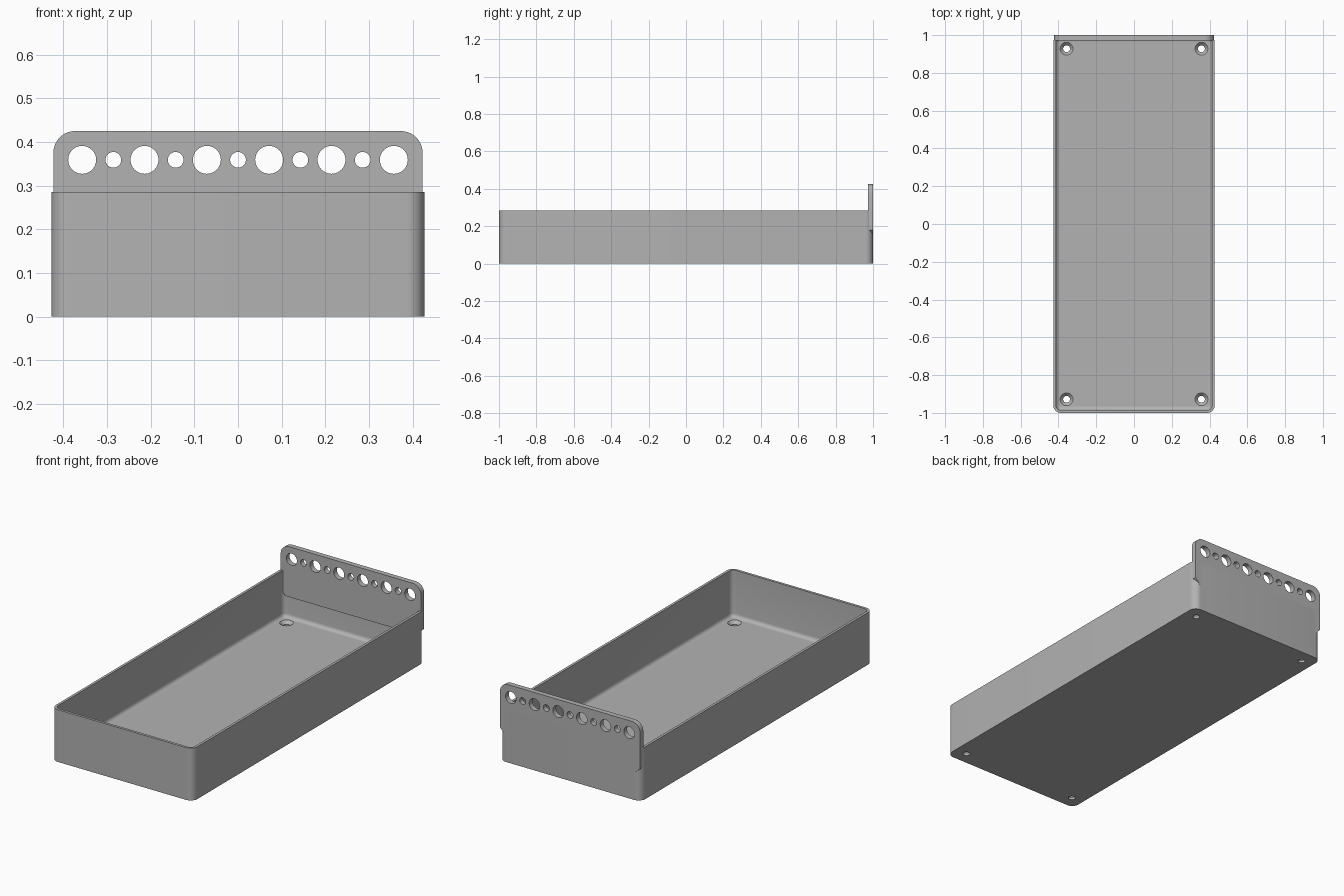
import bpy, bmesh
from math import pi, cos, sin, radians

if "Cube" in bpy.data.objects:
    bpy.data.objects.remove(bpy.data.objects["Cube"])

HALF_X, HALF_Y, RIM = 0.427, 1.0, 0.285
WALL, FLOOR, CORNER, FILLET = 0.014, 0.03, 0.04, 0.02

grey = bpy.data.materials.new("grey plastic")
grey.use_nodes = True
GREY = (0.45, 0.45, 0.45, 1)
grey.diffuse_color = GREY
grey.node_tree.nodes["Principled BSDF"].inputs["Base Color"].default_value = GREY


def activate(obj):
    bpy.ops.object.select_all(action="DESELECT")
    obj.select_set(True)
    bpy.context.view_layer.objects.active = obj


def add_object(name, bm):
    bmesh.ops.recalc_face_normals(bm, faces=bm.faces)
    mesh = bpy.data.meshes.new(name)
    bm.to_mesh(mesh)
    bm.free()
    obj = bpy.data.objects.new(name, mesh)
    bpy.context.collection.objects.link(obj)
    mesh.materials.append(grey)
    return obj


def arc(cx, cy, r, start, end, steps):
    angles = [start + (end - start) * i / steps for i in range(steps + 1)]
    return [(cx + r * cos(a), cy + r * sin(a)) for a in angles]


def rounded_rect(inset, steps=10):
    x, y = HALF_X - CORNER, HALF_Y - CORNER
    r = CORNER - inset
    points = []
    for k, (sx, sy) in enumerate([(1, 1), (-1, 1), (-1, -1), (1, -1)]):
        points += arc(sx * x, sy * y, r, k * pi / 2, (k + 1) * pi / 2, steps)
    return points


def loft(bm, sections):
    """Skin a stack of (outline, height) sections and cap both ends."""
    rings = [[bm.verts.new((x, y, z)) for x, y in outline] for outline, z in sections]
    for a, b in zip(rings, rings[1:]):
        for i in range(len(a)):
            j = (i + 1) % len(a)
            bm.faces.new((a[i], a[j], b[j], b[i]))
    bm.faces.new(rings[0][::-1])
    bm.faces.new(rings[-1])


# Open tray: outer shell, rim, inner wall and filleted floor
bm = bmesh.new()
sections = [(rounded_rect(0), 0), (rounded_rect(0), RIM), (rounded_rect(WALL), RIM)]
for i in range(6):
    a = i / 5 * pi / 2
    sections.append((rounded_rect(WALL + FILLET * (1 - cos(a))),
                     FLOOR + FILLET * (1 - sin(a))))
loft(bm, sections)
tray = add_object("tray", bm)

# Countersunk screw holes in the floor corners
bm = bmesh.new()
for sx in (-1, 1):
    for sy in (-1, 1):
        profile = [(0.018, -0.02), (0.018, 0.014), (0.034, FLOOR), (0.034, 0.06)]
        loft(bm, [(arc(sx * 0.357, sy * 0.928, r, 0, 2 * pi * 31 / 32, 31), z)
                  for r, z in profile])
cutter = add_object("screw_hole_cutter", bm)
cutter.hide_render = True
activate(tray)
mod = tray.modifiers.new("screw holes", "BOOLEAN")
mod.operation, mod.solver, mod.object = "DIFFERENCE", "EXACT", cutter
bpy.ops.object.modifier_apply(modifier=mod.name)
bpy.data.objects.remove(cutter)

# Back plate: rounded top, chamfered bottom and a row of round holes
W, TOP, LOW, R, THICK = 0.423, 0.425, 0.15, 0.05, 0.028
curve = bpy.data.curves.new("back_plate", "CURVE")
curve.dimensions, curve.fill_mode, curve.extrude = "2D", "BOTH", THICK / 2


def add_outline(points):
    spline = curve.splines.new("POLY")
    spline.points.add(len(points) - 1)
    for p, (x, z) in zip(spline.points, points):
        p.co = (x, z, 0, 1)
    spline.use_cyclic_u = True


add_outline([(-W + 0.03, LOW), (W - 0.03, LOW), (W, LOW + 0.03)]
            + arc(W - R, TOP - R, R, 0, pi / 2, 10)
            + arc(R - W, TOP - R, R, pi / 2, pi, 10)
            + [(-W, LOW + 0.03)])
for i in range(-5, 6):
    radius = 0.032 if i % 2 else 0.018
    add_outline(arc(i * 0.0714, 0.359, radius, 0, 2 * pi * 39 / 40, 39))
plate = bpy.data.objects.new("back_plate", curve)
bpy.context.collection.objects.link(plate)
plate.rotation_euler.x = pi / 2
plate.location.y = HALF_Y - THICK / 2
curve.materials.append(grey)
activate(plate)
bpy.ops.object.convert(target="MESH")
plate = bpy.context.object

# Weld the cut and extruded seams, then shade smooth with sharp edges
for obj in (tray, plate):
    bm = bmesh.new()
    bm.from_mesh(obj.data)
    bmesh.ops.remove_doubles(bm, verts=bm.verts, dist=0.0001)
    bmesh.ops.recalc_face_normals(bm, faces=bm.faces)
    bm.to_mesh(obj.data)
    bm.free()
    activate(obj)
    bpy.ops.object.shade_smooth_by_angle(angle=radians(30))
